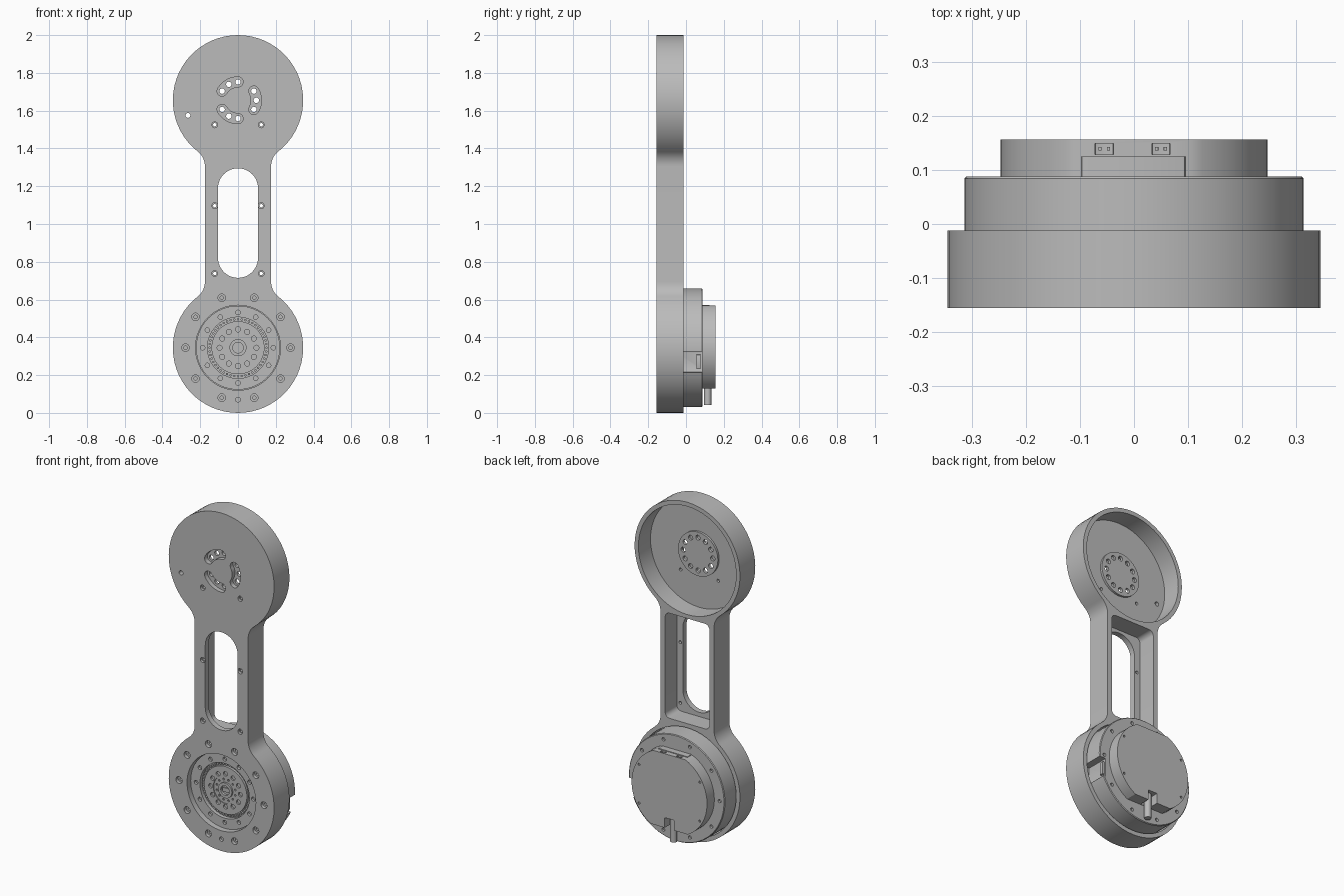
import bpy, bmesh
from math import sin, cos, pi, radians, degrees, atan2, sqrt
from mathutils import Matrix

cube = bpy.data.objects.get("Cube")
if cube:
    bpy.data.objects.remove(cube)

grey = bpy.data.materials.new("machined grey")
grey.use_nodes = True
COLOUR = (0.5, 0.5, 0.5, 1)
grey.diffuse_color = COLOUR
grey.node_tree.nodes["Principled BSDF"].inputs["Base Color"].default_value = COLOUR

LOW, HIGH = 0.345, 1.655      # heights of the two joint axes
R = 0.345                     # joint housing radius
FRONT, BACK = -0.155, -0.012  # arm faces
parts_made = []


# ---- helpers ----
def finish(name, bm):
    bmesh.ops.recalc_face_normals(bm, faces=bm.faces)
    mesh = bpy.data.meshes.new(name)
    bm.to_mesh(mesh)
    bm.free()
    mesh.materials.append(grey)
    obj = bpy.data.objects.new(name, mesh)
    bpy.context.collection.objects.link(obj)
    if name != "cutter":
        parts_made.append(obj)
    return obj


def arc(x, z, r, a0, a1, n):
    steps = [radians(a0 + (a1 - a0) * i / n) for i in range(n + 1)]
    return [(x + r * cos(a), z + r * sin(a)) for a in steps]


def circle(x, z, r, n=16):
    return arc(x, z, r, 0, 360, n)[:-1]


def rounded(x0, x1, z0, z1, r, n=8):
    return (arc(x1 - r, z1 - r, r, 0, 90, n) + arc(x0 + r, z1 - r, r, 90, 180, n)
            + arc(x0 + r, z0 + r, r, 180, 270, n) + arc(x1 - r, z0 + r, r, 270, 360, n))


def ring(z, r, count, offset=0):
    """Centres of a bolt circle."""
    return arc(0, z, r, offset, offset + 360, count)[:-1]


def add_prism(bm, points, y0, y1):
    face = bm.faces.new([bm.verts.new((x, y0, z)) for x, z in points])
    out = bmesh.ops.extrude_face_region(bm, geom=[face])["geom"]
    bmesh.ops.translate(bm, vec=(0, y1 - y0, 0),
                        verts=[v for v in out if isinstance(v, bmesh.types.BMVert)])


def prisms(name, parts):
    bm = bmesh.new()
    for points, y0, y1 in parts:
        add_prism(bm, points, y0, y1)
    return finish(name, bm)


def lathe(name, profile, z, n=64):
    """Turn (radius, y) points around the joint axis at height z."""
    bm = bmesh.new()
    verts = [bm.verts.new((r, y, z)) for r, y in profile]
    edges = [bm.edges.new(pair) for pair in zip(verts, verts[1:])]
    bmesh.ops.spin(bm, geom=verts + edges, cent=(0, 0, z), axis=(0, 1, 0),
                   angle=2 * pi, steps=n)
    bmesh.ops.remove_doubles(bm, verts=bm.verts, dist=1e-4)
    return finish(name, bm)


def cut(obj, parts):
    cutter = prisms("cutter", parts)
    mod = obj.modifiers.new("cut", "BOOLEAN")
    mod.operation, mod.solver, mod.object = "DIFFERENCE", "EXACT", cutter
    mod.use_self = True
    bpy.context.view_layer.objects.active = obj
    bpy.ops.object.modifier_apply(modifier=mod.name)
    bpy.data.objects.remove(cutter)


# ---- arm: two round housings joined by a filleted shaft ----
half, fillet = 0.175, 0.1
fx = half + fillet
drop = sqrt((R + fillet) ** 2 - fx ** 2)
tilt = degrees(atan2(drop, fx))
right = arc(0, LOW, R, -90, tilt, 24)
right += arc(fx, LOW + drop, fillet, 180 + tilt, 180, 8)[1:]
right += [(x, LOW + HIGH - z) for x, z in reversed(right)]
outline = right + [(-x, z) for x, z in reversed(right[1:-1])]
arm = prisms("arm", [(outline, FRONT, BACK)])

# pockets from the back and the large front openings
cut(arm, [(circle(0, HIGH, 0.32, 64), -0.125, 0.1),
          (circle(0, LOW, 0.32, 64), -0.1, 0.1),
          (rounded(-0.145, 0.145, 0.69, 1.312, 0.03), -0.122, 0.1)])
cut(arm, [(circle(0, LOW, 0.225, 64), -0.3, 0.05),
          (rounded(-0.106, 0.106, 0.715, 1.295, 0.1059, 12), -0.3, 0.05)])

# screw holes: shallow counterbores, then narrow through holes
screws = [(s * 0.123, z) for s in (-1, 1) for z in (0.738, 1.097, 1.525)]
bolts = ring(LOW, 0.278, 10)
cut(arm, [(circle(x, z, 0.0155), -0.3, -0.14) for x, z in screws]
    + [(circle(x, z, 0.02), -0.3, -0.135) for x, z in bolts])
cut(arm, [(circle(x, z, 0.009), -0.3, -0.05) for x, z in screws + bolts]
    + [(circle(-0.265, 1.575, 0.013), -0.3, -0.06),
       (circle(0, 0.07, 0.013), -0.3, -0.14)])

# ---- upper joint: raised pad, three curved slots and a ring of holes ----
slots = []
for mid in (0, 120, 240):
    a, b = mid - 30, mid + 30
    start, _, end = arc(0, HIGH, 0.097, a, b, 2)
    slots.append(arc(0, HIGH, 0.124, a, b, 12) + arc(*end, 0.027, b, b + 180, 8)[1:]
                 + arc(0, HIGH, 0.07, b, a, 12)[1:]
                 + arc(*start, 0.027, a + 180, a + 360, 8)[1:-1])
cut(arm, [(s, -0.3, -0.1) for s in slots])
pad = prisms("joint_pad", [(circle(0, HIGH, 0.13, 48), -0.128, -0.112)])
cut(pad, [(circle(x, z, 0.0145), -0.3, 0) for x, z in ring(HIGH, 0.097, 12)])

# ---- motor body with stepped front face ----
motor = lathe("motor_body", [
    (0, -0.108), (0.028, -0.108), (0.028, -0.122), (0.045, -0.122), (0.045, -0.112),
    (0.08, -0.112), (0.08, -0.117), (0.14, -0.117), (0.14, -0.102), (0.162, -0.102),
    (0.162, -0.125), (0.222, -0.125), (0.222, -0.098), (0.314, -0.098),
    (0.314, 0.084), (0.31, 0.088), (0, 0.088)], LOW)
cut(motor, [(circle(x, z, 0.012), -0.3, -0.11) for x, z in ring(LOW, 0.187, 12)]
    + [(circle(x, z, 0.0135), -0.3, -0.106) for x, z in ring(LOW, 0.097, 12)]
    + [(circle(x, z, 0.006, 10), -0.3, -0.105) for x, z in ring(LOW, 0.062, 12, 15)]
    + [(circle(x, z, 0.01), 0.075, 0.3) for x, z in ring(LOW, 0.281, 10)])
# side notch for the connector
cut(motor, [(rounded(0.272, 0.4, 0.215, 0.325, 0.004, 2), -0.05, 0.3)])
prisms("side_connector", [(rounded(0.26, 0.285, 0.232, 0.308, 0.004, 2), 0.055, 0.078)])

# bearing rollers around the output disc, and the shaft key
prisms("bearing_rollers",
       [(circle(x, z, 0.0065, 8), -0.11, -0.095) for x, z in ring(LOW, 0.151, 48)])
prisms("shaft_key", [(rounded(-0.02, 0.02, LOW - 0.012, LOW + 0.012, 0.003, 2), -0.115, -0.1)])

# ---- rear cover: round with flats at top and bottom ----
def cover_edge(top, bottom, r=0.247):
    up, down = degrees(atan2(top, sqrt(r * r - top * top))), degrees(
        atan2(bottom, sqrt(r * r - bottom * bottom)))
    return arc(0, LOW, r, -down, up, 24) + arc(0, LOW, r, 180 - up, 180 + down, 24)


cover = prisms("rear_cover", [(cover_edge(0.223, 0.215), 0.08, 0.156)])
cut(cover, [(rounded(-0.03, 0.03, 0.1, 0.19, 0.004, 2), 0.092, 0.3)])
cut(cover, [(circle(x, z, 0.007, 10), 0.148, 0.3)
            for x, z in ring(LOW, 0.23, 6, 30) if abs(z - LOW) < 0.2]
    + [(rounded(x - 0.017, x + 0.017, 0.55, 0.6, 0.003, 2), 0.129, 0.149)
       for x in (-0.055, 0.05)])
prisms("cover_ledge", [(rounded(-0.097, 0.095, 0.55, 0.572, 0.004, 2), 0.087, 0.125)])
prisms("socket_pins", [(rounded(x - 0.003, x + 0.003, 0.545, 0.565, 0.001, 2), 0.136, 0.142)
                       for x in (-0.063, -0.047, 0.042, 0.058)])

# ---- cable leaving the cover downwards ----
bm = bmesh.new()
bmesh.ops.create_cone(bm, cap_ends=True, segments=20, radius1=0.019, radius2=0.019, depth=0.15,
                      matrix=Matrix.Translation((0, 0.115, 0.118)))
finish("cable", bm)

# ---- smooth the round surfaces, keep the machined edges crisp ----
bpy.ops.object.select_all(action="DESELECT")
for obj in parts_made:
    obj.select_set(True)
    bpy.context.view_layer.objects.active = obj
bpy.ops.object.shade_smooth_by_angle(angle=radians(30))
